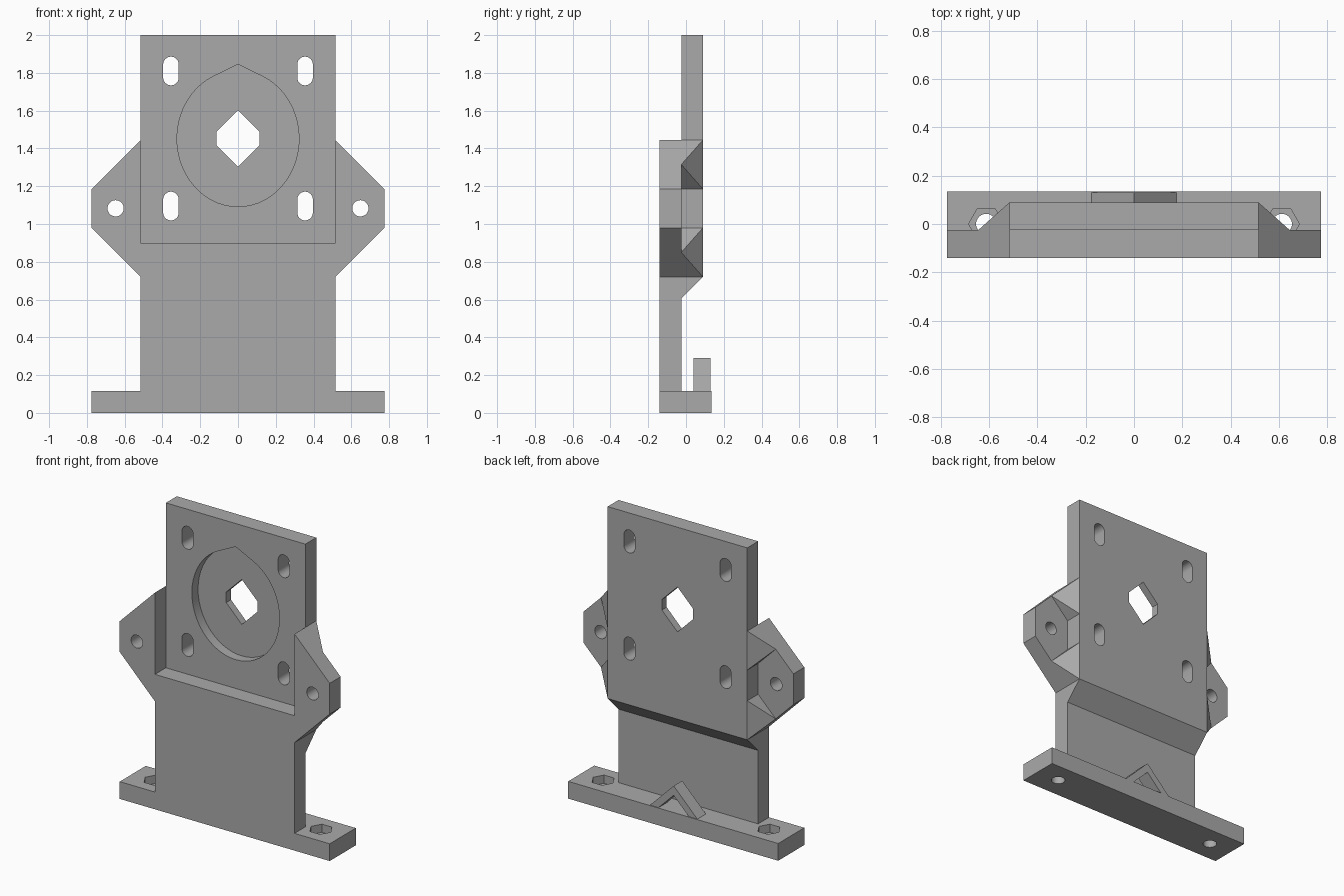
import bpy, bmesh
from math import sin, cos, pi, radians
from mathutils import Vector

default = bpy.data.objects.get("Cube")
if default:
    bpy.data.objects.remove(default, do_unlink=True)

grey = bpy.data.materials.new("plain grey")
grey.use_nodes = True
COLOUR = (0.4, 0.4, 0.4, 1)
grey.diffuse_color = COLOUR
grey.node_tree.nodes["Principled BSDF"].inputs["Base Color"].default_value = COLOUR

# Main dimensions
W, EDGE = 0.515, 0.775               # half widths of plate and base
FRONT, MID, BACK = -0.14, -0.025, 0.09
BASE = 0.115
CENTRE = 1.452                       # height of the motor axis


def prism(name, axis, points, start, end):
    """Extrude a closed outline along x, y or z."""
    place = {"x": lambda a, b: (start, a, b),
             "y": lambda a, b: (a, start, b),
             "z": lambda a, b: (a, b, start)}[axis]
    bm = bmesh.new()
    face = bm.faces.new([bm.verts.new(place(a, b)) for a, b in points])
    extruded = bmesh.ops.extrude_face_region(bm, geom=[face])["geom"]
    move = Vector([end - start if c == axis else 0 for c in "xyz"])
    bmesh.ops.translate(bm, vec=move, verts=[v for v in extruded if isinstance(v, bmesh.types.BMVert)])
    bmesh.ops.recalc_face_normals(bm, faces=bm.faces)
    mesh = bpy.data.meshes.new(name)
    bm.to_mesh(mesh)
    bm.free()
    mesh.materials.append(grey)
    obj = bpy.data.objects.new(name, mesh)
    bpy.context.collection.objects.link(obj)
    return obj


def cut(target, cutter):
    """Subtract the cutter, then discard it."""
    mod = target.modifiers.new("cut", "BOOLEAN")
    mod.operation, mod.solver, mod.object = "DIFFERENCE", "EXACT", cutter
    bpy.context.view_layer.objects.active = target
    bpy.ops.object.modifier_apply(modifier=mod.name)
    bpy.data.objects.remove(cutter, do_unlink=True)


def ring(cx, cy, r, n=32, stretch=0):
    """Circle outline; stretch pulls it into an upright slot."""
    out = []
    for i in range(n):
        t = 2 * pi * (i + (0.5 if stretch else 0)) / n
        out.append((cx + r * cos(t), cy + r * sin(t) + (stretch if sin(t) > 0 else -stretch)))
    return out


# Stepped upright plate
plate = prism("upright_plate", "x",
              [(FRONT, BASE), (FRONT, 0.9), (MID, 0.9), (MID, 2), (BACK, 2),
               (BACK, 0.72), (MID, 0.605), (MID, BASE)], -W, W)

# Teardrop recess in the front, with a pointed top
first = radians(66)
arc = [first - (2 * first + pi) * i / 48 for i in range(49)]
teardrop = [(0.323 * cos(t), CENTRE + 0.36 * sin(t)) for t in arc] + [(0, 1.845)]
cut(plate, prism("recess_cutter", "y", teardrop, MID - 0.05, MID + 0.065))

# Six-sided shaft opening
opening = [(0, 0.15), (0.115, 0.035), (0.115, -0.035), (0, -0.15), (-0.115, -0.035), (-0.115, 0.035)]
cut(plate, prism("shaft_cutter", "y", [(x, CENTRE + z) for x, z in opening], -0.1, 0.2))

# Four mounting slots
for x in (-0.355, 0.355):
    for z in (1.095, 1.81):
        cut(plate, prism("slot_cutter", "y", ring(x, z, 0.041, stretch=0.035), -0.1, 0.2))

# Base bar
base = prism("base_bar", "z", [(-EDGE, FRONT), (EDGE, FRONT), (EDGE, 0.135), (-EDGE, 0.135)], 0, BASE)

parts = [plate, base]
for side, s in (("left", 1), ("right", -1)):
    # Screw hole and nut pocket in the base
    cut(base, prism("screw_cutter", "z", ring(s * 0.612, 0, 0.042), -0.1, 0.2))
    cut(base, prism("nut_cutter", "z", ring(s * 0.612, 0, 0.073, 6), 0.06, 0.2))

    # Side ear with its hole
    ear = prism(side + "_ear", "y",
                [(s * W, 0.72), (s * EDGE, 0.98), (s * EDGE, 1.185), (s * W, 1.445)], FRONT, MID)
    cut(ear, prism("ear_cutter", "y", ring(s * 0.648, 1.083, 0.043), -0.3, 0.2))
    parts.append(ear)

    # Tapered gussets behind the ear
    for level, low, high in (("lower", 0.72, 0.98), ("upper", 1.185, 1.445)):
        gusset = prism(f"{side}_{level}_gusset", "y",
                       [(s * W, low), (s * (W + 0.13), (low + high) / 2), (s * W, high)], MID, BACK)
        for v in gusset.data.vertices:
            if v.co.y > 0 and abs(v.co.x) > W + 0.01:
                v.co.y = MID
        bm = bmesh.new()
        bm.from_mesh(gusset.data)
        bmesh.ops.remove_doubles(bm, verts=bm.verts, dist=0.001)
        bm.to_mesh(gusset.data)
        bm.free()
        parts.append(gusset)

# Triangular cable loop at the back of the base
parts.append(prism("cable_loop", "y",
                   [(-0.175, BASE), (0, 0.29), (0.175, BASE), (0.112, BASE), (0, 0.227), (-0.112, BASE)],
                   0.04, 0.13))

# Smooth the round holes, keep every edge crisp
bpy.ops.object.select_all(action="DESELECT")
for obj in parts:
    obj.select_set(True)
bpy.context.view_layer.objects.active = plate
bpy.ops.object.shade_smooth_by_angle(angle=radians(20))
